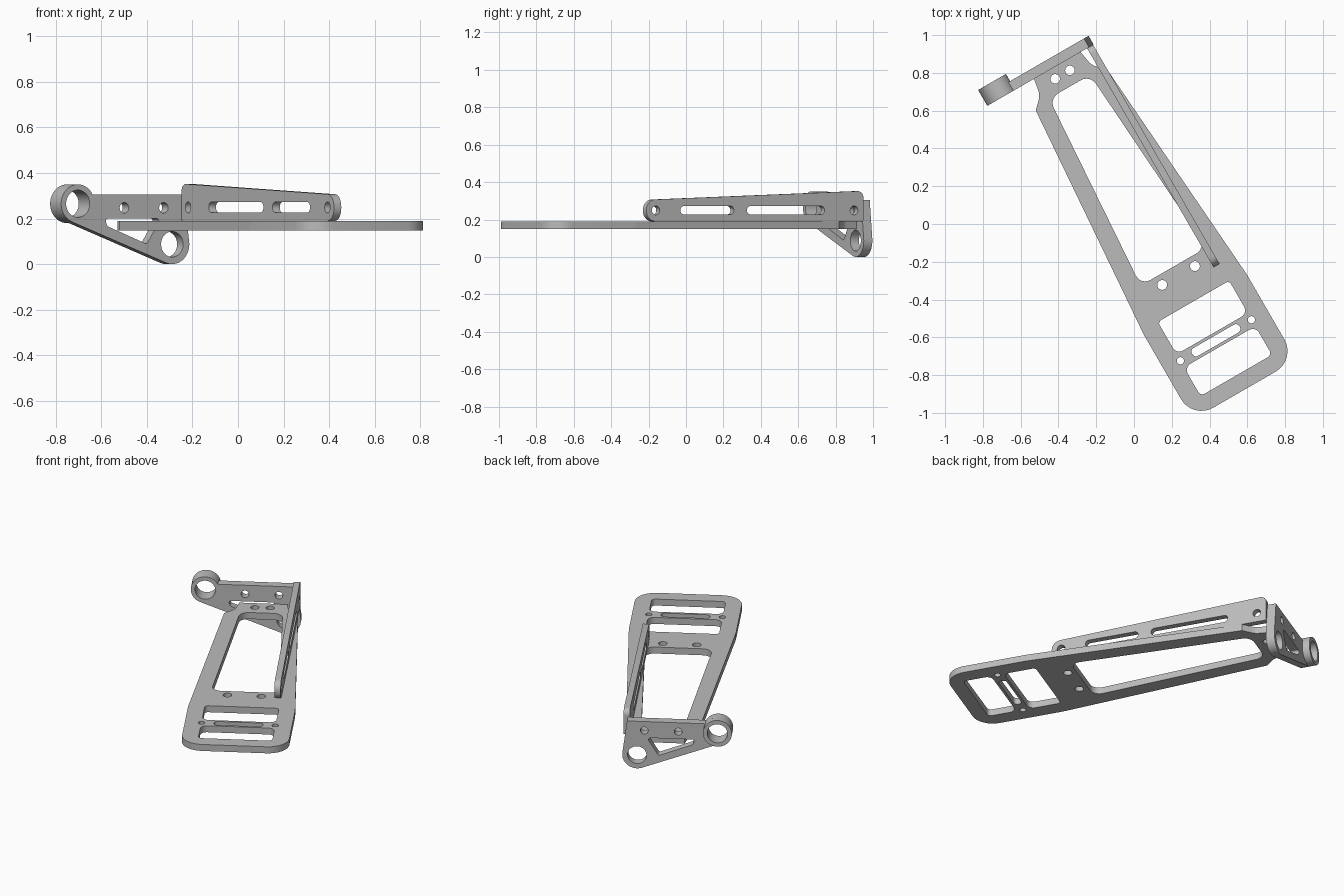
import bpy
from math import sin, cos, tan, radians, pi
from mathutils import Matrix, Vector

if "Cube" in bpy.data.objects:
    bpy.data.objects.remove(bpy.data.objects["Cube"], do_unlink=True)

metal = bpy.data.materials.new("satin_grey")
metal.use_nodes = True
grey = (0.5, 0.5, 0.5, 1)
metal.diffuse_color = grey
metal.node_tree.nodes["Principled BSDF"].inputs["Base Color"].default_value = grey

TURN = Matrix.Rotation(radians(30), 4, "Z")
# Sketch planes: flat, facing front, facing sideways
FLAT = Matrix.Identity(4)
FRONT = Matrix.Rotation(pi / 2, 4, "X")
SIDE = Matrix(((0, 0, 1, 0), (1, 0, 0, 0), (0, 1, 0, 0), (0, 0, 0, 1)))


def arc(x, y, r, start, end, n=24):
    angles = [radians(start + (end - start) * i / n) for i in range(n + 1)]
    return [(x + r * cos(a), y + r * sin(a)) for a in angles]


def circle(x, y, r):
    return arc(x, y, r, 0, 360, 40)[:-1]


def rounded(corners, n=8):
    """Polygon whose corners (x, y, radius) are filleted."""
    out = []
    for i, (x, y, r) in enumerate(corners):
        p = Vector((x, y))
        if r == 0:
            out.append((x, y))
            continue
        a = (Vector(corners[i - 1][:2]) - p).normalized()
        b = (Vector(corners[(i + 1) % len(corners)][:2]) - p).normalized()
        half = a.angle(b) / 2
        centre = p + (a + b).normalized() * (r / sin(half))
        start = p + a * (r / tan(half)) - centre
        end = p + b * (r / tan(half)) - centre
        sweep = start.angle_signed(end)
        for k in range(n + 1):
            t = -sweep * k / n
            out.append((centre.x + start.x * cos(t) - start.y * sin(t),
                        centre.y + start.x * sin(t) + start.y * cos(t)))
    return out


def box(x0, x1, y0, y1, r, top_r=None):
    t = r if top_r is None else top_r
    return rounded([(x0, y0, r), (x1, y0, r), (x1, y1, t), (x0, y1, t)])


def cut_plate(name, plane, low, high, outline, holes):
    """Sheet with holes, extruded along the plane's normal from low to high."""
    curve = bpy.data.curves.new(name, "CURVE")
    curve.dimensions = "2D"
    curve.fill_mode = "BOTH"
    curve.extrude = (high - low) / 2
    for loop in [outline] + holes:
        spline = curve.splines.new("POLY")
        spline.points.add(len(loop) - 1)
        for point, (x, y) in zip(spline.points, loop):
            point.co = (x, y, 0, 1)
        spline.use_cyclic_u = True
    obj = bpy.data.objects.new(name, curve)
    bpy.context.collection.objects.link(obj)
    bpy.ops.object.select_all(action="DESELECT")
    obj.select_set(True)
    bpy.context.view_layer.objects.active = obj
    bpy.ops.object.convert(target="MESH")
    obj = bpy.context.object
    obj.name = name
    obj.data.transform(TURN @ plane @ Matrix.Translation((0, 0, (low + high) / 2)))
    bpy.ops.object.mode_set(mode="EDIT")
    bpy.ops.mesh.select_all(action="SELECT")
    bpy.ops.mesh.remove_doubles(threshold=0.0001)
    bpy.ops.mesh.normals_make_consistent(inside=False)
    bpy.ops.object.mode_set(mode="OBJECT")
    obj.data.materials.clear()
    obj.data.materials.append(metal)
    bpy.ops.object.shade_smooth_by_angle(angle=radians(30))
    return obj


# Base plate: symmetric about its own long axis
MID = 0.068
half = [(0.142, 0.932, 0), (0.158, 0.84, 0.08), (0.218, 0.78, 0),
        (0.316, -0.534, 0.1), (0.316, -1.052, 0.125)]
outline = rounded([(MID + x, y, r) for x, y, r in half] +
                  [(MID - x, y, r) for x, y, r in reversed(half)])
long_window = rounded([(MID - 0.125, 0.8, 0.06), (MID + 0.125, 0.8, 0.06),
                       (MID + 0.2, -0.3, 0.055), (MID - 0.2, -0.3, 0.055)])
holes = [long_window,
         box(-0.15, 0.286, -0.71, -0.512, 0.04, 0.02),
         box(-0.15, 0.286, -0.965, -0.79, 0.025, 0.04),
         box(-0.077, 0.213, -0.774, -0.726, 0.022)]
for side in (-1, 1):
    holes += [circle(MID + side * 0.045, 0.874, 0.025),
              circle(MID + side * 0.1, -0.354, 0.026),
              circle(MID + side * 0.217, -0.75, 0.019)]
cut_plate("base_plate", FLAT, 0.148, 0.19, outline, holes)

# Upright side rail with two slots
rail = rounded([(-0.41, 0.19, 0.055), (0.93, 0.19, 0.01),
                (0.93, 0.353, 0.035), (-0.41, 0.305, 0.055)])
cut_plate("side_rail", SIDE, 0.25, 0.287, rail,
          [box(-0.2, 0.13, 0.227, 0.272, 0.022),
           box(0.21, 0.69, 0.227, 0.272, 0.022),
           circle(-0.352, 0.249, 0.024), circle(0.872, 0.249, 0.024)])

# End bracket: upper eye, lower eye and a triangular opening
upper = (-0.275, 0.265)
lower = (0.203, 0.087)
bracket = (arc(*upper, 0.085, 28, 249.6) + arc(*lower, 0.087, 249.6, 368)
           + [(0.262, 0.305)])
opening = rounded([(-0.14, 0.2, 0.012), (-0.125, 0.166, 0.012),
                   (0.075, 0.088, 0.012), (0.145, 0.2, 0.012)])
cut_plate("end_bracket", FRONT, -0.983, -0.93, bracket,
          [opening, circle(*upper, 0.06), circle(*lower, 0.056),
           circle(-0.04, 0.247, 0.023), circle(0.16, 0.247, 0.023)])

# Raised collar behind the upper eye
cut_plate("eye_collar", FRONT, -1.027, -0.983, circle(*upper, 0.085),
          [circle(*upper, 0.06)])
